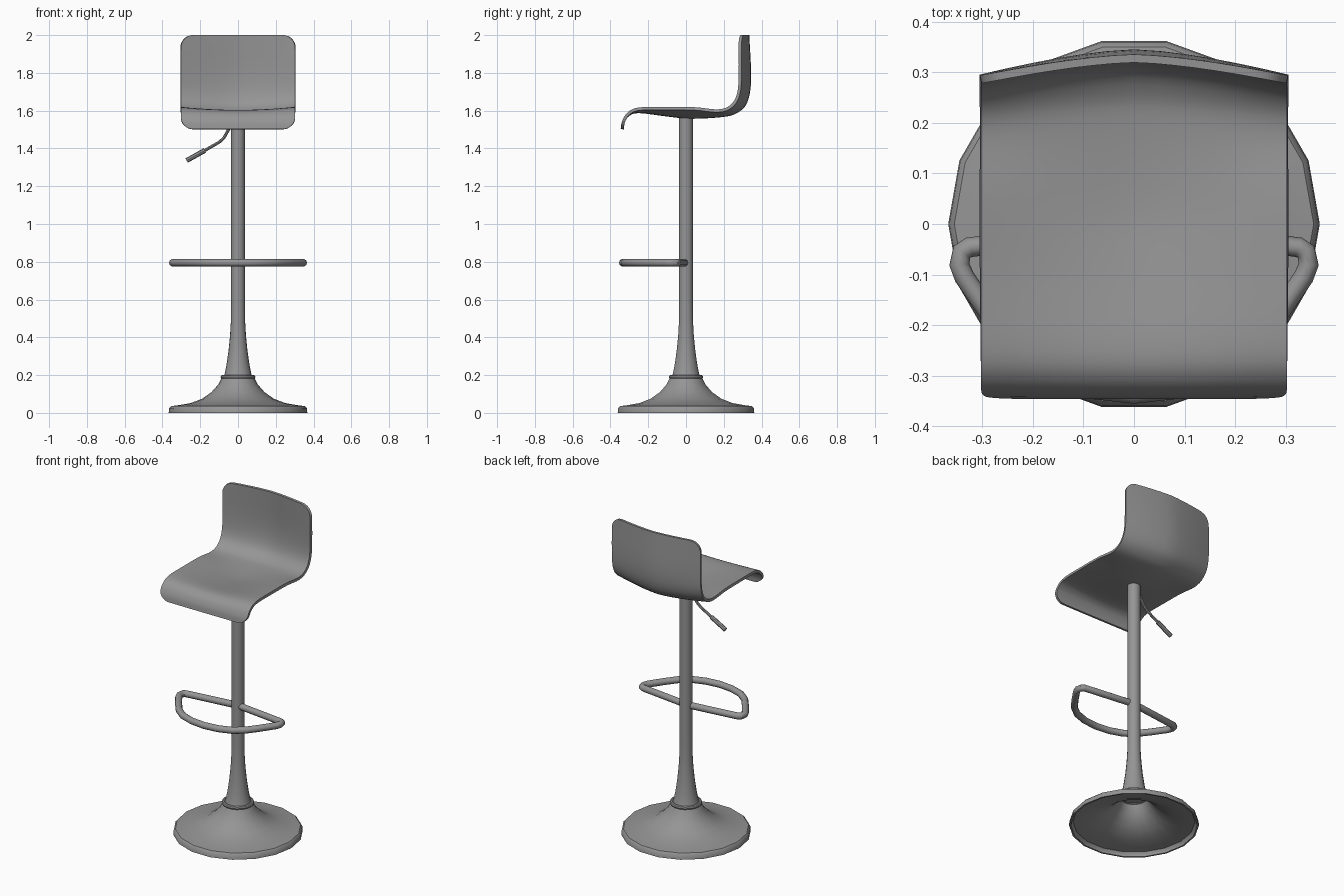
import bpy, bmesh, math
from mathutils import Vector

cube = bpy.data.objects.get("Cube")
if cube:
    bpy.data.objects.remove(cube, do_unlink=True)

grey = bpy.data.materials.new("mid grey")
grey.use_nodes = True
grey.diffuse_color = (0.3, 0.3, 0.3, 1)
grey.node_tree.nodes["Principled BSDF"].inputs["Base Color"].default_value = (0.3, 0.3, 0.3, 1)


def make(name, bm, recalc=True, solid=0):
    """Turn a bmesh into a smooth shaded grey object."""
    if recalc:
        bmesh.ops.recalc_face_normals(bm, faces=bm.faces)
    mesh = bpy.data.meshes.new(name)
    bm.to_mesh(mesh)
    bm.free()
    mesh.materials.append(grey)
    ob = bpy.data.objects.new(name, mesh)
    bpy.context.collection.objects.link(ob)
    bpy.ops.object.select_all(action="DESELECT")
    ob.select_set(True)
    bpy.context.view_layer.objects.active = ob
    if solid:
        mod = ob.modifiers.new("thickness", "SOLIDIFY")
        mod.thickness = solid
        mod.offset = -1
        bpy.ops.object.modifier_apply(modifier=mod.name)
    bpy.ops.object.shade_smooth_by_angle(angle=math.radians(40))
    return ob


def skin(bm, rings, close_rows=False, caps=False):
    """Join rings of equal length with quads."""
    vs = [[bm.verts.new(p) for p in ring] for ring in rings]
    n = len(vs[0])
    for j in range(len(vs) if close_rows else len(vs) - 1):
        a, b = vs[j], vs[(j + 1) % len(vs)]
        for i in range(n):
            k = (i + 1) % n
            bm.faces.new((a[i], a[k], b[k], b[i]))
    if caps:
        bm.faces.new(vs[0])
        bm.faces.new(vs[-1])


def lathe(name, profile, sides=18, closed=False):
    angles = [math.tau * i / sides for i in range(sides)]
    bm = bmesh.new()
    skin(bm, [[(r * math.cos(a), r * math.sin(a), z) for a in angles] for r, z in profile],
         close_rows=closed, caps=not closed)
    return make(name, bm)


def spline(points, steps):
    """Catmull-Rom through the points."""
    p = [Vector(q) for q in points]
    p = [2 * p[0] - p[1]] + p + [2 * p[-1] - p[-2]]
    out = []
    for a, b, c, d in zip(p, p[1:], p[2:], p[3:]):
        for s in range(steps):
            t = s / steps
            out.append(0.5 * (2 * b + (c - a) * t + (2 * a - 5 * b + 4 * c - d) * t * t
                              + (3 * b - a - 3 * c + d) * t ** 3))
    return out + [p[-2]]


def tube(name, path, radius, sides=10, closed=False):
    """Sweep a circle along a path lying in one plane."""
    path = [Vector(p) for p in path]
    n = len(path)
    plane = Vector((0, 0, 1)) if closed else Vector((0, 1, 0))
    rings = []
    for i, p in enumerate(path):
        if closed:
            d1, d2 = p - path[i - 1], path[(i + 1) % n] - p
        else:
            d1 = path[max(i, 1)] - path[max(i, 1) - 1]
            d2 = path[min(i + 1, n - 1)] - path[min(i, n - 2)]
        side = (d1.normalized() + d2.normalized()).cross(plane).normalized()
        rings.append([p + radius * (math.cos(a) * side + math.sin(a) * plane)
                      for a in (math.tau * k / sides for k in range(sides))])
    bm = bmesh.new()
    skin(bm, rings, close_rows=closed, caps=not closed)
    return make(name, bm)


# Hollow trumpet base: outer skin upward, then inner skin back down
outer = [(0.367, 0), (0.365, 0.025), (0.355, 0.036), (0.32, 0.04), (0.25, 0.052), (0.19, 0.075),
         (0.14, 0.11), (0.105, 0.15), (0.085, 0.19)]
inner = [(r - 0.01, max(z - 0.012, 0)) for r, z in reversed(outer)]
lathe("base", outer + inner, closed=True)

# Collar ring, flared neck and pole
lathe("collar", [(0.081 + 0.011 * math.cos(a), 0.19 + 0.011 * math.sin(a))
                 for a in (math.tau * i / 8 for i in range(8))], closed=True)
lathe("pole", [(0.078, 0.185), (0.07, 0.21), (0.06, 0.26), (0.05, 0.33), (0.042, 0.41),
               (0.038, 0.48), (0.037, 0.6), (0.037, 1.565)])

# Footrest: bowed front bar with straight arms back to the pole
half = [(0.325, -0.046), (0.34, -0.055), (0.345, -0.08), (0.335, -0.105), (0.28, -0.185),
        (0.23, -0.25), (0.17, -0.297), (0.09, -0.325)]
loop = [(0, -0.005)] + half + [(0, -0.335)] + [(-x, y) for x, y in reversed(half)]
tube("footrest", [(x, y, 0.795) for x, y in loop], 0.02, closed=True)

# Height lever with thicker grip
tube("lever", [(-0.02, 0, 1.56), (-0.05, 0, 1.5), (-0.075, 0, 1.455), (-0.1, 0, 1.433),
               (-0.19, 0, 1.381)], 0.008, sides=8)
tube("lever_grip", [(-0.175, 0, 1.39), (-0.272, 0, 1.336)], 0.013, sides=8)

# Seat shell: blend a side profile into a lower, deeper middle profile
side = spline([(-.345, 1.503), (-.338, 1.545), (-.31, 1.59), (-.25, 1.617), (-.1, 1.62), (.05, 1.618),
               (.17, 1.607), (.235, 1.63), (.27, 1.69), (.279, 1.8), (.277, 2)], 4)
middle = spline([(-.346, 1.503), (-.338, 1.545), (-.31, 1.585), (-.25, 1.603), (-.1, 1.585), (.03, 1.573),
                 (.19, 1.582), (.26, 1.6), (.31, 1.65), (.329, 1.77), (.319, 2)], 4)


def refine_ends(pts):
    """Add rows near both ends so the corners are round."""
    cuts = (0.1, 0.3, 0.6)
    head = [pts[0].lerp(pts[1], t) for t in cuts]
    tail = [pts[-1].lerp(pts[-2], t) for t in reversed(cuts)]
    return pts[:1] + head + pts[1:-1] + tail + pts[-1:]


side, middle = refine_ends(side), refine_ends(middle)
lengths = [0]
for a, b in zip(side, side[1:]):
    lengths.append(lengths[-1] + (b - a).length)
columns, corner, width = 12, 0.065, 0.302
bm = bmesh.new()
grid = []
for s, e, m in zip(lengths, side, middle):
    gap = max(0, corner - min(s, lengths[-1] - s))
    w = width - corner + math.sqrt(corner ** 2 - gap ** 2)
    row = []
    for i in range(columns + 1):
        x = w * (2 * i / columns - 1)
        p = m.lerp(e, (abs(x) / width) ** 1.5)
        row.append(bm.verts.new((x, p.x, p.y)))
    grid.append(row)
for a, b in zip(grid, grid[1:]):
    for i in range(columns):
        bm.faces.new((a[i], a[i + 1], b[i + 1], b[i]))
make("seat", bm, recalc=False, solid=0.016)
